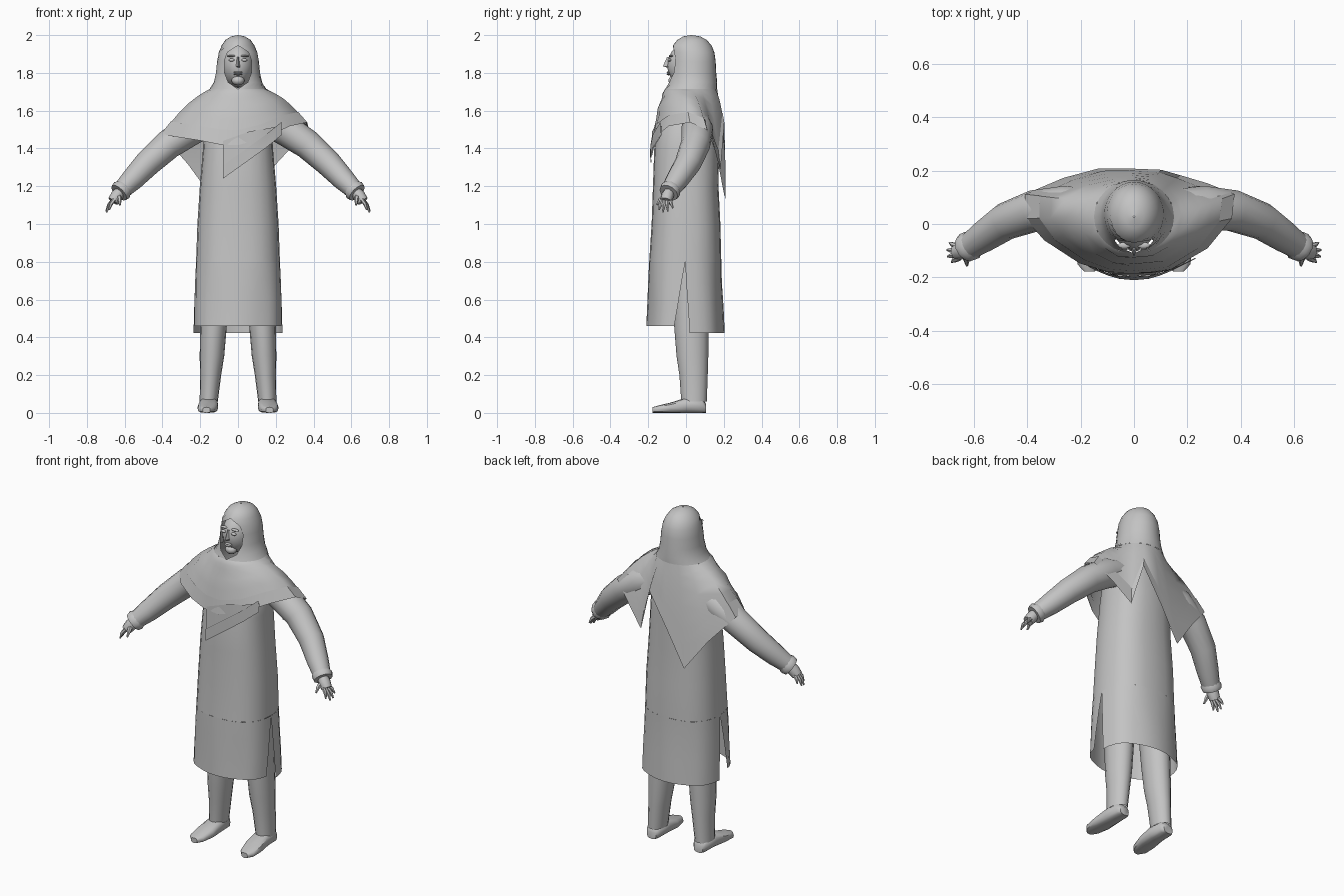
import bpy
import bmesh
from math import sin, cos, pi, radians, copysign
from mathutils import Vector

if "Cube" in bpy.data.objects:
    bpy.data.objects.remove(bpy.data.objects["Cube"], do_unlink=True)

GREY = (0.55, 0.55, 0.55, 1)
grey = bpy.data.materials.new("plain grey")
grey.use_nodes = True
grey.diffuse_color = GREY
grey.node_tree.nodes["Principled BSDF"].inputs["Base Color"].default_value = GREY


def loft(name, rings, closed=True, caps=False, mirror=False, angle=45):
    """Skin a list of equal-length point rings."""
    bm = bmesh.new()
    rows = [[bm.verts.new(p) for p in ring] for ring in rings]
    n = len(rows[0])
    for a, b in zip(rows, rows[1:]):
        for i in range(n if closed else n - 1):
            j = (i + 1) % n
            bm.faces.new((a[i], a[j], b[j], b[i]))
    if caps:
        bm.faces.new(rows[0])
        bm.faces.new(rows[-1])
    bmesh.ops.remove_doubles(bm, verts=bm.verts, dist=0.0002)
    bmesh.ops.recalc_face_normals(bm, faces=bm.faces)
    me = bpy.data.meshes.new(name)
    bm.to_mesh(me)
    bm.free()
    me.materials.append(grey)
    ob = bpy.data.objects.new(name, me)
    bpy.context.collection.objects.link(ob)
    bpy.ops.object.select_all(action='DESELECT')
    ob.select_set(True)
    bpy.context.view_layer.objects.active = ob
    bpy.ops.object.shade_smooth_by_angle(angle=radians(angle))
    if mirror:
        ob.modifiers.new("mirror", 'MIRROR')
    return ob


def power(v, e):
    return copysign(abs(v) ** e, v)


def arc(z, rx, front, back, start=0, end=360, n=24, e=1.0, cx=0, fold=0):
    """Horizontal oval arc; angle 0 is the front, 90 is +x."""
    cy, ry = (front + back) / 2, (back - front) / 2
    pts = []
    for i in range(n + 1):
        a = radians(start + (end - start) * i / n)
        k = 1 + fold * cos(6 * a)
        pts.append(Vector((cx + rx * power(sin(a), e), cy - k * ry * power(cos(a), e), z)))
    return pts


def tube(name, path, n=10, **kw):
    """Round tube through (point, radius) pairs."""
    pts = [Vector(p) for p, r in path]
    rings = []
    for i, (p, r) in enumerate(path):
        d = (pts[min(i + 1, len(pts) - 1)] - pts[max(i - 1, 0)]).normalized()
        u = d.cross(Vector((0, 1, 0))).normalized()
        v = d.cross(u)
        rings.append([pts[i] + r * (u * cos(2 * pi * k / n) + v * sin(2 * pi * k / n))
                      for k in range(n)])
    return loft(name, rings, caps=True, **kw)


def ball(name, c, size, n=16, m=10, **kw):
    rings = []
    for j in range(m + 1):
        t = pi * j / m
        r = max(sin(t), 0.002)
        rings.append([Vector((c[0] + size[0] * r * cos(2 * pi * k / n),
                              c[1] + size[1] * r * sin(2 * pi * k / n),
                              c[2] + size[2] * cos(t))) for k in range(n)])
    return loft(name, rings, **kw)


# Dress body, with front and back skirt panels split at the sides
body = [(0.8, 0.222, -0.195, 0.187), (1.0, 0.215, -0.182, 0.182),
        (1.2, 0.202, -0.175, 0.172), (1.4, 0.185, -0.168, 0.175),
        (1.5, 0.18, -0.15, 0.17), (1.6, 0.13, -0.11, 0.15)]
loft("dress_body", [arc(*b, e=0.82) for b in body])
skirt = [(0.8, 0.222, -0.195, 0.187, 90, 0), (0.7, 0.227, -0.198, 0.188, 87, 0.01),
         (0.58, 0.232, -0.2, 0.194, 82, 0.025), (0.46, 0.236, -0.205, 0.2, 77, 0.025)]
loft("dress_front_panel", [arc(z, rx, f, b, -s, s, 16, 0.82, 0, fo)
                           for z, rx, f, b, s, fo in skirt], closed=False)
loft("dress_back_panel", [arc(z - (0.8 - z) * 0.11, rx, f, b, 90 + (90 - s) * 0.3,
                              270 - (90 - s) * 0.3, 16, 0.82, 0, fo)
                          for z, rx, f, b, s, fo in skirt], closed=False)

# Trouser legs and shoes
leg = [(0.06, 0.048, -0.025, 0.11, 0.155), (0.2, 0.056, -0.035, 0.115, 0.145),
       (0.3, 0.065, -0.05, 0.118, 0.138), (0.45, 0.07, -0.062, 0.12, 0.13),
       (0.8, 0.08, -0.08, 0.12, 0.115)]
loft("trouser_leg", [arc(z, rx, f, b, cx=cx, n=16) for z, rx, f, b, cx in leg], mirror=True)
shoe = [(0.105, 0.155, 0.03, 0.05), (0.085, 0.155, 0.045, 0.075), (0.0, 0.155, 0.05, 0.08),
        (-0.08, 0.16, 0.055, 0.055), (-0.15, 0.167, 0.045, 0.038), (-0.178, 0.167, 0.02, 0.03)]
loft("shoe", [[Vector((cx + w * power(cos(k * pi / 6), 0.7), y,
                       h / 2 * (1 + power(sin(k * pi / 6), 0.7)))) for k in range(12)]
              for y, cx, w, h in shoe], caps=True, mirror=True)

# Sleeves, cuffs and hands
tube("sleeve", [((0.14, 0.06, 1.54), 0.07), ((0.25, 0.06, 1.5), 0.085),
                ((0.37, 0.05, 1.42), 0.078), ((0.48, 0.01, 1.32), 0.07),
                ((0.56, -0.045, 1.235), 0.06), ((0.61, -0.08, 1.185), 0.05)],
     n=14, mirror=True)
tube("cuff", [((0.6, -0.07, 1.195), 0.045), ((0.615, -0.082, 1.18), 0.058),
              ((0.63, -0.092, 1.165), 0.053)], n=12, mirror=True)
tube("palm", [((0.62, -0.085, 1.18), 0.026), ((0.64, -0.098, 1.15), 0.034),
              ((0.662, -0.106, 1.12), 0.03)], n=8, mirror=True)
for i, (x, y, z) in enumerate([(0.682, -0.142, 1.075), (0.697, -0.122, 1.062),
                               (0.699, -0.097, 1.068), (0.69, -0.07, 1.085)]):
    base = Vector((0.655, -0.128 + 0.014 * i, 1.13))
    tip = Vector((x, y, z))
    tube("finger_%d" % (i + 1), [(base, 0.011), (base.lerp(tip, 0.55) + Vector((0.004, 0, 0.004)), 0.01),
                                 (tip, 0.004)], n=6, mirror=True)
tube("thumb", [((0.632, -0.105, 1.155), 0.014), ((0.627, -0.135, 1.13), 0.012),
               ((0.625, -0.155, 1.1), 0.005)], n=6, mirror=True)

# Head and facial features
ball("head", (0, 0.02, 1.84), (0.085, 0.12, 0.12))
loft("nose", [[Vector((s * w, y, z)) for s, y in ((-1, -0.085), (0, f), (1, -0.085))]
              for z, w, f in ((1.885, 0.008, -0.1), (1.835, 0.016, -0.122), (1.825, 0.014, -0.09))],
     caps=True)
ball("eye", (0.034, -0.088, 1.868), (0.017, 0.01, 0.008), 10, 6, mirror=True)
ball("brow", (0.036, -0.08, 1.89), (0.024, 0.012, 0.006), 10, 6, mirror=True)
for name, z in (("upper_lip", 1.803), ("lower_lip", 1.793)):
    ball(name, (0, -0.092, z), (0.024, 0.011, 0.006), 10, 6)
ball("chin", (0, -0.065, 1.76), (0.035, 0.03, 0.026), 10, 6)

# Headscarf hood, open around the face
hood = [(1.715, 0.15, -0.11, 0.165, 0), (1.75, 0.128, -0.1, 0.165, 24),
        (1.8, 0.117, -0.09, 0.16, 37), (1.86, 0.111, -0.085, 0.157, 41),
        (1.91, 0.102, -0.08, 0.15, 33), (1.945, 0.087, -0.07, 0.135, 0),
        (1.975, 0.066, -0.045, 0.11, 0), (1.993, 0.036, -0.015, 0.075, 0),
        (2.0, 0.003, 0.025, 0.031, 0)]
loft("scarf_hood", [arc(z, rx, f, b, o, 360 - o) for z, rx, f, b, o in hood], closed=False, angle=60)

# Shoulder drape: lines run from the neck to an uneven pointed hem
hem = [(0, -0.185, 1.42), (0.14, -0.165, 1.46), (0.27, -0.09, 1.52), (0.36, 0.02, 1.54),
       (0.37, 0.11, 1.5), (0.27, 0.15, 1.4), (0.17, 0.18, 1.29), (0.1, 0.2, 1.54),
       (-0.02, 0.205, 1.34), (-0.13, 0.205, 1.14), (-0.26, 0.17, 1.32), (-0.4, 0.11, 1.48),
       (-0.4, 0.02, 1.48), (-0.33, -0.06, 1.465), (-0.2, -0.145, 1.445), (-0.1, -0.175, 1.425)]
hem = [Vector(p) for p in hem]
neck = arc(*hood[0][:4], n=16)[:16]


def drape_row(t, grow=1.0, wrinkle=0.0):
    row = []
    for i, (a, b) in enumerate(zip(neck, hem)):
        p = a.lerp(b, t)
        p.z += 0.03 * sin(pi * min(t, 1))
        if p.y < 0:
            p.y -= wrinkle * (1 if i % 2 else 0.5)
        row.append(Vector((p.x * grow, p.y * grow, p.z)))
    return row


loft("scarf_drape", [drape_row(t, 1, w) for t, w in
                     ((0, 0), (0.12, 0.012), (0.25, 0), (0.45, 0.012), (0.65, 0), (0.85, 0.006), (1, 0))],
     angle=60)
loft("scarf_border", [drape_row(0.8, 1.012, 0.006), drape_row(1.01, 1.012)], angle=30)

# Lower scarf corner lying on the chest, with its border
edge = [Vector(p) for p in ((-0.08, -0.186, 1.24), (0.06, -0.184, 1.34),
                            (0.15, -0.17, 1.405), (0.23, -0.13, 1.47))]
loft("scarf_corner", [edge, [p + Vector((0, 0.004, 0.2 - 0.05 * i)) for i, p in enumerate(edge)]],
     closed=False)
loft("scarf_corner_border", [[p + Vector((0, -0.005, dz)) for p in edge] for dz in (0, 0.07)],
     closed=False, angle=30)
